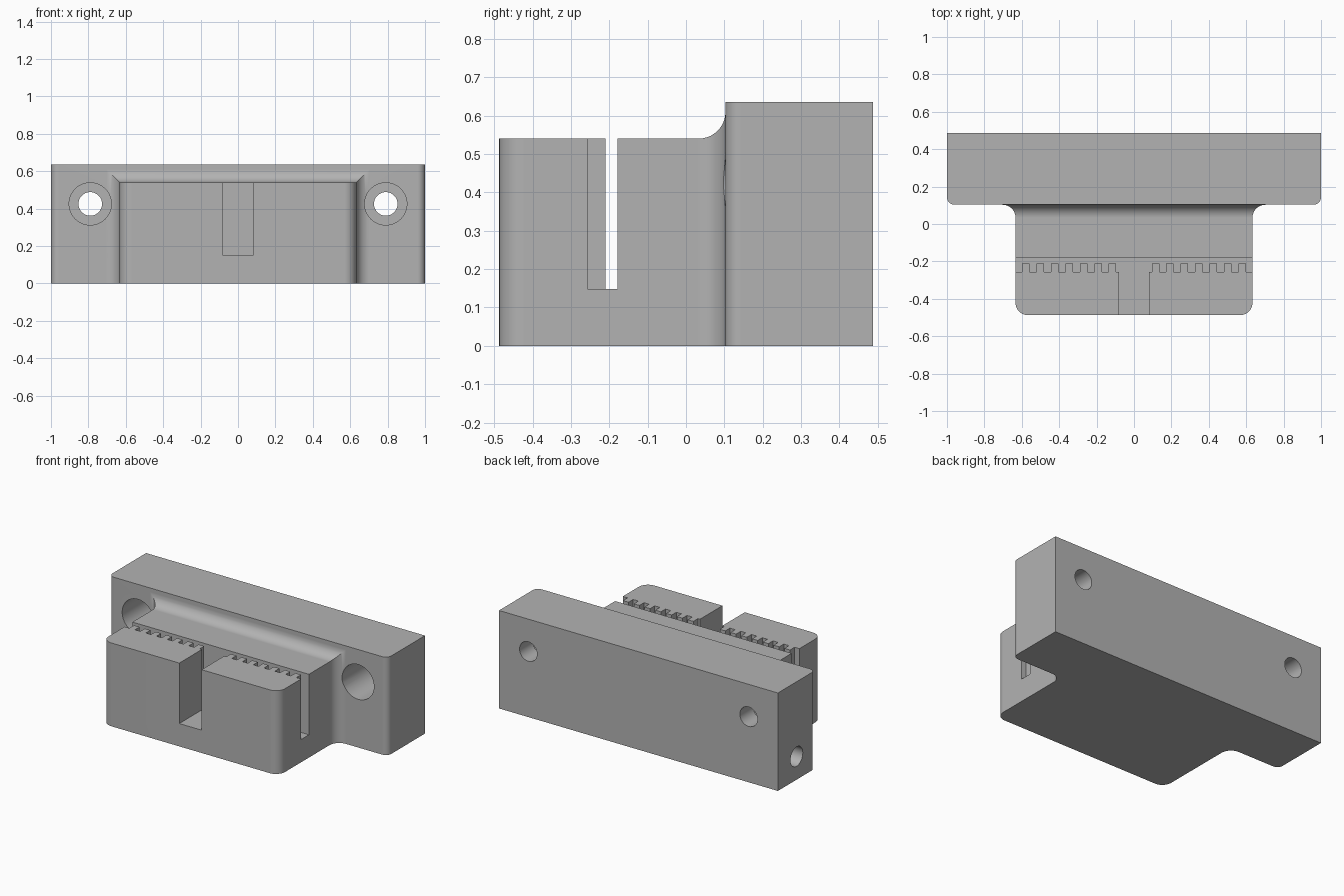
import bpy, bmesh
from math import sin, cos, pi
from mathutils import Vector, Matrix

if "Cube" in bpy.data.objects:
    bpy.data.objects.remove(bpy.data.objects["Cube"], do_unlink=True)

grey = bpy.data.materials.new("plain grey")
grey.use_nodes = True
colour = (0.45, 0.45, 0.45, 1)
grey.diffuse_color = colour
grey.node_tree.nodes["Principled BSDF"].inputs["Base Color"].default_value = colour


def make_object(name, bm):
    bmesh.ops.recalc_face_normals(bm, faces=bm.faces)
    mesh = bpy.data.meshes.new(name)
    bm.to_mesh(mesh)
    bm.free()
    mesh.materials.append(grey)
    obj = bpy.data.objects.new(name, mesh)
    bpy.context.collection.objects.link(obj)
    return obj


def cut(target, cutter):
    """Subtract the cutter for good and discard it."""
    bpy.context.view_layer.objects.active = target
    mod = target.modifiers.new("cut", 'BOOLEAN')
    mod.operation, mod.solver, mod.object = 'DIFFERENCE', 'EXACT', cutter
    bpy.ops.object.modifier_apply(modifier=mod.name)
    bpy.data.objects.remove(cutter, do_unlink=True)


def rod(start, end, radius):
    start, end = Vector(start), Vector(end)
    axis = end - start
    turn = axis.to_track_quat('Z', 'Y').to_matrix().to_4x4()
    bm = bmesh.new()
    bmesh.ops.create_cone(bm, cap_ends=True, segments=48, radius1=radius,
                          radius2=radius, depth=axis.length,
                          matrix=Matrix.Translation((start + end) / 2) @ turn)
    return make_object("drill", bm)


# Main sizes
FRONT, STEP, BACK = -0.487, 0.103, 0.487
JAW_W, JAW_H, BLOCK_H = 0.633, 0.54, 0.635
NOSE_R, FILLET_R, EDGE_R = 0.065, 0.07, 0.04
arc = [i / 10 * pi / 2 for i in range(11)]

# Body: (y, half width, height) stations from front to back
stations = [(FRONT + NOSE_R * (1 - cos(t)), JAW_W - NOSE_R * (1 - sin(t)), JAW_H)
            for t in arc]
for t in arc:
    grow = FILLET_R * (1 - cos(t))
    stations.append((STEP - FILLET_R * (1 - sin(t)), JAW_W + grow, JAW_H + grow))
stations += [(STEP + EDGE_R * (1 - cos(t)), 1 - EDGE_R * (1 - sin(t)), BLOCK_H)
             for t in arc]
stations.append((BACK, 1, BLOCK_H))

bm = bmesh.new()
rings = [[bm.verts.new(p) for p in ((-w, y, 0), (-w, y, h), (w, y, h), (w, y, 0))]
         for y, w, h in stations]
for a, b in zip(rings, rings[1:]):
    for i in range(3):
        bm.faces.new((a[i], a[i + 1], b[i + 1], b[i]))
bm.faces.new(rings[0])
bm.faces.new(rings[-1])
bm.faces.new([r[0] for r in rings] + [r[3] for r in reversed(rings)])
body = make_object("belt_clamp_body", bm)

# Belt slot with toothed front wall and central gap, cut as one prism
ROOT, TIP, SLOT_BACK, FLOOR = -0.257, -0.21, -0.178, 0.148
half = [(0.08, -0.6), (0.08, ROOT)]
for k in range(7):
    c = 0.115 + 0.0773 * k
    half += [(c - 0.02, ROOT), (c - 0.02, TIP), (c + 0.02, TIP), (c + 0.02, ROOT)]
half += [(0.8, ROOT), (0.8, SLOT_BACK)]
outline = half + [(-x, y) for x, y in reversed(half)]
bm = bmesh.new()
base = bm.faces.new([bm.verts.new((x, y, FLOOR)) for x, y in outline])
top = bmesh.ops.extrude_face_region(bm, geom=[base])["geom"]
bmesh.ops.translate(bm, vec=(0, 0, 0.6),
                    verts=[v for v in top if isinstance(v, bmesh.types.BMVert)])
cut(body, make_object("slot_cutter", bm))

# Counterbored screw holes
for side in (-1, 1):
    x, z = side * 0.79, 0.425
    cut(body, rod((x, -0.1, z), (x, STEP + 0.25, z), 0.113))
    cut(body, rod((x, 0.2, z), (x, 0.6, z), 0.063))

# Blind hole in one end
cut(body, rod((-1.1, 0.295, 0.15), (-0.5, 0.295, 0.15), 0.063))

# Smooth rounds, crisp edges
bpy.ops.object.select_all(action='DESELECT')
body.select_set(True)
bpy.context.view_layer.objects.active = body
bpy.ops.object.shade_smooth_by_angle(angle=pi / 6)
weighted = body.modifiers.new("even shading", 'WEIGHTED_NORMAL')
weighted.keep_sharp = True
